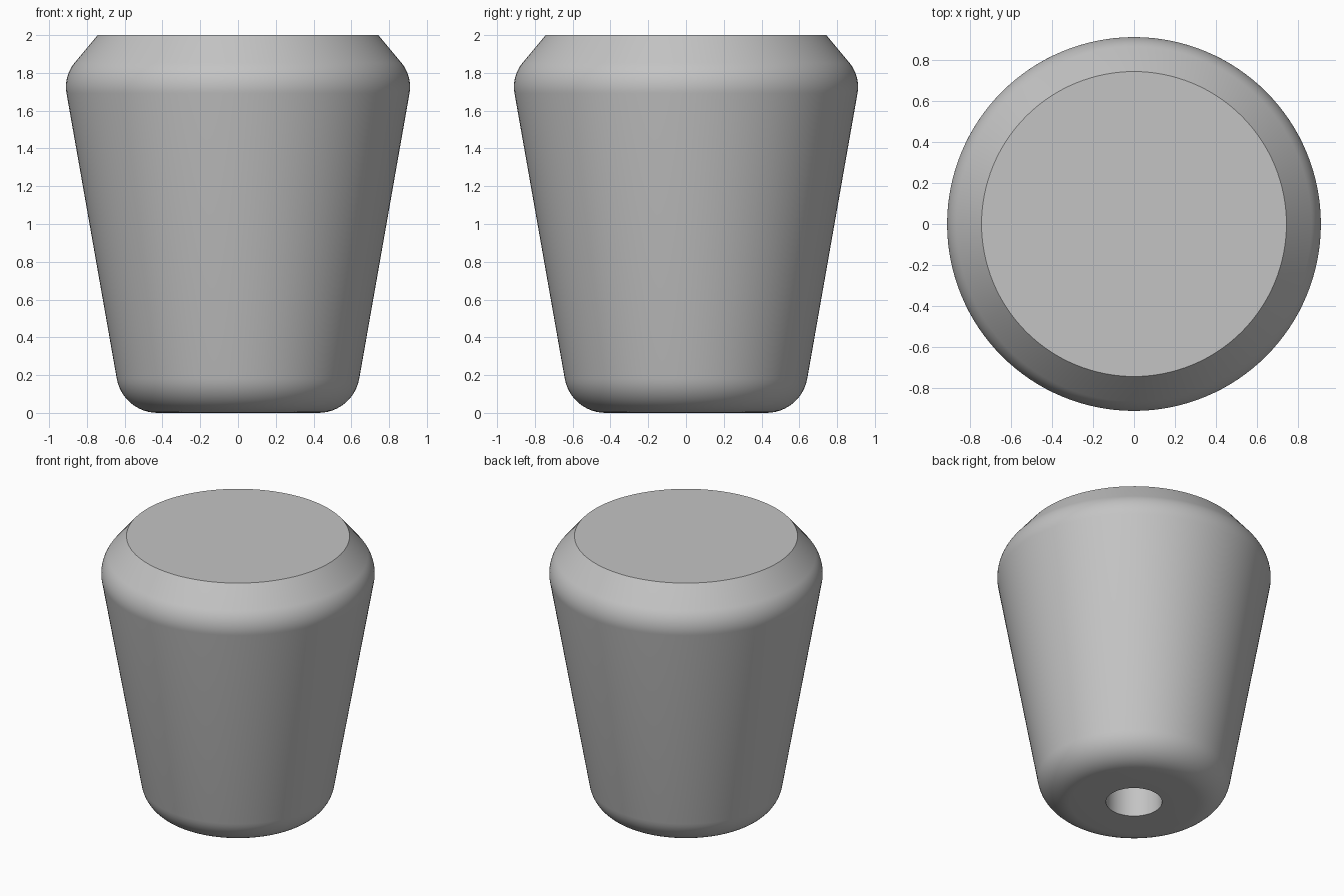
import bpy
import bmesh
import math
from mathutils import Vector

cube = bpy.data.objects.get("Cube")
if cube:
    bpy.data.objects.remove(cube, do_unlink=True)

SEGMENTS = 128


def fillet(before, corner, after, radius, steps=12):
    """Points of a tangent arc that rounds a profile corner."""
    p = Vector(corner)
    a = (Vector(before) - p).normalized()
    b = (Vector(after) - p).normalized()
    half = a.angle(b) / 2
    start = p + a * (radius / math.tan(half))
    centre = p + (a + b).normalized() * (radius / math.sin(half))
    turn = math.pi - 2 * half
    spoke = start - centre
    tangent = -a * radius
    return [centre + spoke * math.cos(turn * i / steps)
            + tangent * math.sin(turn * i / steps) for i in range(steps + 1)]


# Grey finish
grey = bpy.data.materials.new("plain grey")
grey.use_nodes = True
colour = (0.55, 0.55, 0.55, 1)
grey.diffuse_color = colour
grey.node_tree.nodes["Principled BSDF"].inputs["Base Color"].default_value = colour

# Half profile: blind bore, rounded foot, tapered side, rounded shoulder, flat top
bore_radius, bore_depth = 0.187, 1.0
foot, shoulder, rim = (0.61, 0), (0.924, 1.783), (0.743, 2)
profile = [Vector((0, bore_depth)), Vector((bore_radius, bore_depth)),
           Vector((bore_radius, 0))]
profile += fillet((0, 0), foot, shoulder, 0.22)
profile += fillet(foot, shoulder, rim, 0.2)
profile += [Vector(rim), Vector((0, 2))]

# Revolve the profile into the knob
bm = bmesh.new()
verts = [bm.verts.new((p.x, 0, p.y)) for p in profile]
edges = [bm.edges.new(pair) for pair in zip(verts, verts[1:])]
bmesh.ops.spin(bm, geom=verts + edges, cent=(0, 0, 0), axis=(0, 0, 1),
               angle=math.tau, steps=SEGMENTS, use_merge=True)
bmesh.ops.remove_doubles(bm, verts=bm.verts, dist=0.0001)
bmesh.ops.recalc_face_normals(bm, faces=bm.faces)
mesh = bpy.data.meshes.new("tapered_knob")
bm.to_mesh(mesh)
bm.free()
mesh.materials.append(grey)

knob = bpy.data.objects.new("tapered_knob", mesh)
bpy.context.collection.objects.link(knob)
bpy.context.view_layer.objects.active = knob
knob.select_set(True)
bpy.ops.object.shade_smooth_by_angle(angle=math.radians(30))
